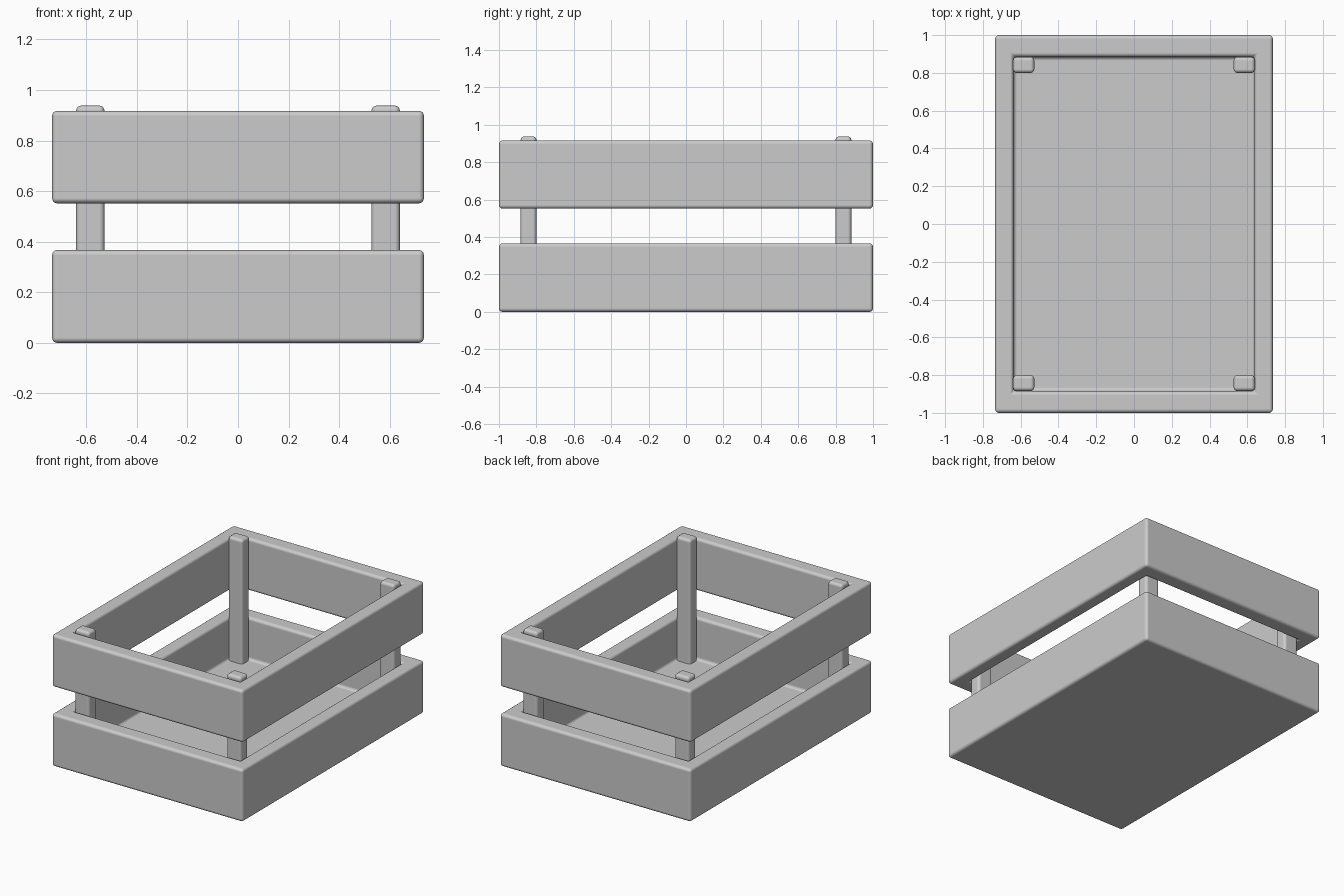
import bpy, bmesh

if "Cube" in bpy.data.objects:
    bpy.data.objects.remove(bpy.data.objects["Cube"])

HX, HY = 0.735, 1.0      # outer half sizes
IX, IY = 0.638, 0.885    # inner half sizes
BEVEL = 0.02


def finish(name, bm):
    """Turn a bmesh into a smooth, round-edged object."""
    bmesh.ops.recalc_face_normals(bm, faces=bm.faces)
    mesh = bpy.data.meshes.new(name)
    bm.to_mesh(mesh)
    bm.free()
    for p in mesh.polygons:
        p.use_smooth = True
    ob = bpy.data.objects.new(name, mesh)
    bpy.context.collection.objects.link(ob)
    bev = ob.modifiers.new("rounded_edges", 'BEVEL')
    bev.width = BEVEL
    bev.segments = 4
    bev.harden_normals = True
    return ob


def frame(name, z0, z1, floor=None):
    """Rectangular wall band; with a floor height it becomes a closed tray."""
    bm = bmesh.new()
    inner_z = z0 if floor is None else floor
    loops = []
    for hx, hy, z in ((HX, HY, z0), (HX, HY, z1), (IX, IY, z1), (IX, IY, inner_z)):
        loops.append([bm.verts.new((sx * hx, sy * hy, z))
                      for sx, sy in ((-1, -1), (1, -1), (1, 1), (-1, 1))])
    pairs = list(zip(loops, loops[1:]))
    if floor is None:
        pairs.append((loops[3], loops[0]))
    else:
        bm.faces.new(loops[0])
        bm.faces.new(loops[3])
    for a, b in pairs:
        for i in range(4):
            j = (i + 1) % 4
            bm.faces.new((a[i], a[j], b[j], b[i]))
    return finish(name, bm)


def post(name, sx, sy):
    """Corner post tucked against the inner walls."""
    z0, z1 = 0.05, 0.938
    bm = bmesh.new()
    bmesh.ops.create_cube(bm, size=1)
    bmesh.ops.scale(bm, vec=(0.112, 0.085, z1 - z0), verts=bm.verts)
    bmesh.ops.translate(bm, vec=(sx * 0.584, sy * 0.842, (z0 + z1) / 2), verts=bm.verts)
    return finish(name, bm)


# Lower tray with floor and upper open band
frame("lower_tray", 0.0, 0.367, floor=0.075)
frame("upper_band", 0.552, 0.917)

# Four corner posts
for sx, side in ((-1, "left"), (1, "right")):
    for sy, end in ((-1, "front"), (1, "back")):
        post(f"{end}_{side}_post", sx, sy)
